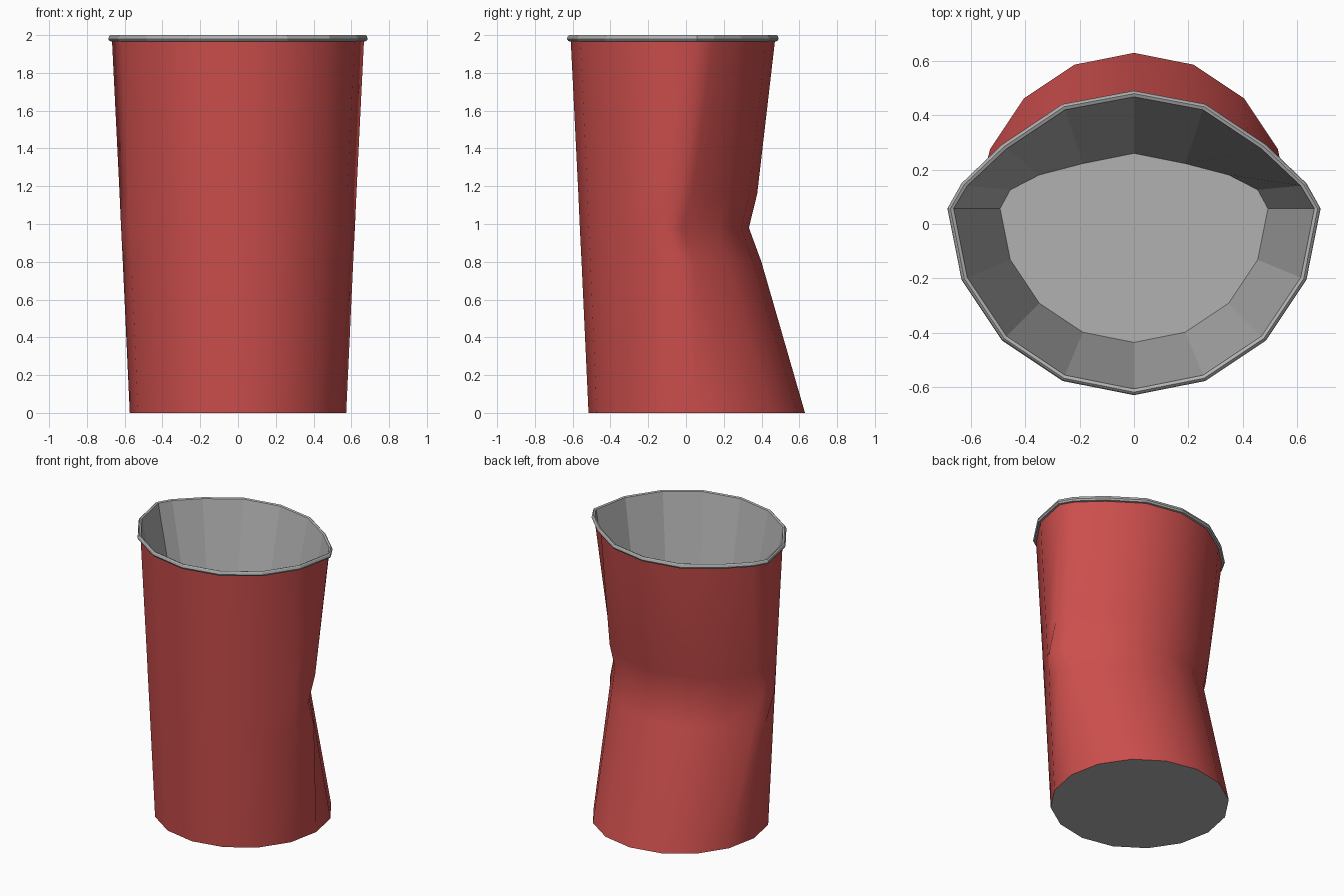
import bpy, bmesh, math

if "Cube" in bpy.data.objects:
    bpy.data.objects.remove(bpy.data.objects["Cube"])

SIDES = 16
CENTRE_Y = 0.057

def material(name, colour):
    m = bpy.data.materials.new(name)
    m.diffuse_color = (*colour, 1)
    m.use_nodes = True
    m.node_tree.nodes["Principled BSDF"].inputs["Base Color"].default_value = m.diffuse_color
    return m

red = material("red", (0.60, 0.077, 0.073))
grey = material("grey", (0.44, 0.44, 0.44))

# How far the back is pushed in at 0 (side), 22.5, 45, 67.5 and 90 degrees
ROUND = (0, 0, 0, 0, 0)
MOUTH = (0, 0.17, 0.25, 0.25, 0.253)

def ring(bm, r, z, push):
    """A 16-sided ring whose back half is pushed in."""
    verts = []
    for i in range(SIDES):
        a = 2 * math.pi * i / SIDES
        y = CENTRE_Y + r * math.sin(a)
        if i <= 8:
            y -= push[min(i, 8 - i)]
        verts.append(bm.verts.new((r * math.cos(a), y, z)))
    return verts

def loft(name, profile, mat, smooth=False, cap=None):
    bm = bmesh.new()
    rings = [ring(bm, *p) for p in profile]
    for a, b in zip(rings, rings[1:]):
        for i in range(SIDES):
            j = (i + 1) % SIDES
            bm.faces.new((a[i], a[j], b[j], b[i])).smooth = smooth
    if cap == "last":
        bm.faces.new(rings[-1])
    elif cap == "first":
        bm.faces.new(rings[0][::-1])
    me = bpy.data.meshes.new(name)
    bm.to_mesh(me)
    bm.free()
    me.materials.append(mat)
    ob = bpy.data.objects.new(name, me)
    bpy.context.collection.objects.link(ob)
    return ob

# Outer wall with the crease across its back
loft("cup_wall", [
    (0.573, 0.0, ROUND),
    (0.610, 0.80, (0.08, 0.25, 0.265, 0.268, 0.268)),
    (0.619, 0.98, (0.16, 0.315, 0.325, 0.335, 0.343)),
    (0.627, 1.16, (0.09, 0.265, 0.28, 0.30, 0.307)),
    (0.667, 1.97, MOUTH),
], red, smooth=True)

# Rolled rim, inner wall and raised inner floor
loft("rim_and_inside", [
    (0.664, 1.966, MOUTH),
    (0.680, 1.968, MOUTH),
    (0.687, 1.980, MOUTH),
    (0.682, 1.995, MOUTH),
    (0.676, 2.0, MOUTH),
    (0.664, 1.995, MOUTH),
    (0.493, 1.10, (0, 0.12, 0.225, 0.29, 0.29)),
], grey, cap="last")

# Underside
loft("base", [(0.573, 0.0, ROUND)], grey, cap="first")
